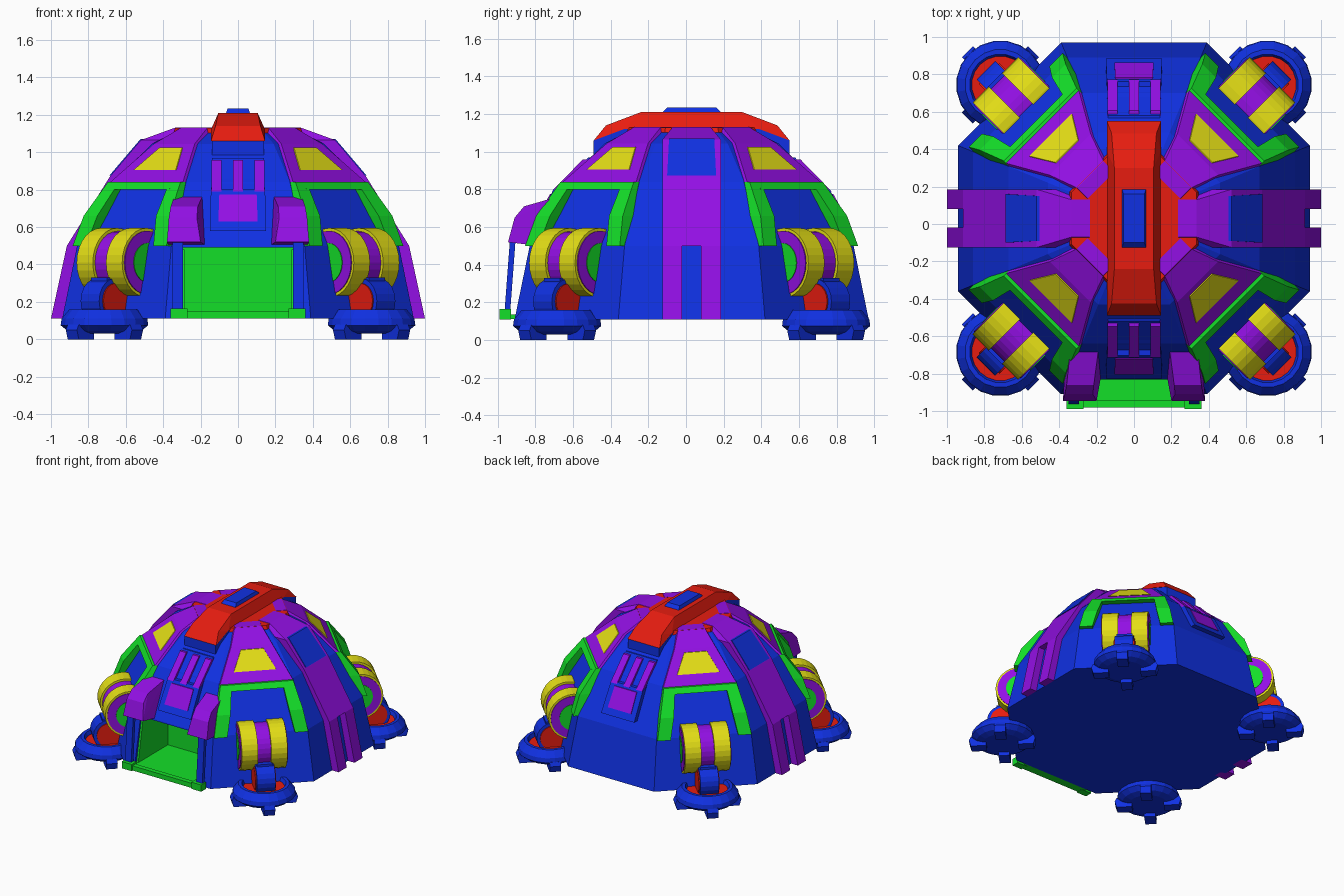
import bpy, bmesh, math
from mathutils import Matrix, Vector

if "Cube" in bpy.data.objects:
    bpy.data.objects.remove(bpy.data.objects["Cube"])

CY = 0.03  # the dome sits slightly behind the origin because of the porch


def material(name, rgb):
    m = bpy.data.materials.new(name)
    m.diffuse_color = (*rgb, 1)
    m.use_nodes = True
    m.node_tree.nodes["Principled BSDF"].inputs["Base Color"].default_value = m.diffuse_color
    return m


BLUE = material("blue", (0.005, 0.03, 0.76))
PURPLE = material("purple", (0.29, 0.005, 0.78))
RED = material("red", (0.8, 0.012, 0.005))
GREEN = material("green", (0.007, 0.74, 0.022))
YELLOW = material("yellow", (0.78, 0.74, 0.008))


def frame(deg):
    """Local frame: x = outward, y = sideways, z = up."""
    return Matrix.Translation((0, CY, 0)) @ Matrix.Rotation(math.radians(deg), 4, 'Z')


def finish(name, bm, mat):
    bmesh.ops.recalc_face_normals(bm, faces=bm.faces)
    me = bpy.data.meshes.new(name)
    bm.to_mesh(me)
    bm.free()
    me.materials.append(mat)
    ob = bpy.data.objects.new(name, me)
    bpy.context.collection.objects.link(ob)
    return ob


def hull(name, pts, mat, M=Matrix()):
    bm = bmesh.new()
    for p in pts:
        bm.verts.new(M @ Vector(p))
    res = bmesh.ops.convex_hull(bm, input=bm.verts)
    junk = set(res["geom_interior"]) | set(res["geom_unused"])
    bmesh.ops.delete(bm, geom=[v for v in junk if isinstance(v, bmesh.types.BMVert)], context='VERTS')
    bmesh.ops.dissolve_limit(bm, angle_limit=0.01, verts=bm.verts, edges=bm.edges)
    return finish(name, bm, mat)


def box(name, x, y, z, mat, M=Matrix()):
    return hull(name, [(a, b, c) for a in x for b in y for c in z], mat, M)


def bar(name, lo, hi, depth, mat, M):
    """Plate between two ends, each (outward, z, side_a, side_b)."""
    pts = [(r - d, t, z) for r, z, a, b in (lo, hi) for t in (a, b) for d in (0, depth)]
    return hull(name, pts, mat, M)


def lathe(name, profile, n, mat, M):
    bm = bmesh.new()
    vs = [bm.verts.new((r, 0, z)) for r, z in profile]
    es = [bm.edges.new(e) for e in zip(vs, vs[1:])]
    bmesh.ops.spin(bm, geom=vs + es, cent=(0, 0, 0), axis=(0, 0, 1), angle=math.tau, steps=n)
    bmesh.ops.remove_doubles(bm, verts=bm.verts, dist=1e-4)
    bm.transform(M)
    return finish(name, bm, mat)


def disc(r, h0, h1):
    return [(0, h0), (r, h0), (r, h1), (0, h1)]


def octagon(apothem, z):
    R = apothem / math.cos(math.pi / 8)
    return [(R * math.cos(a), R * math.sin(a), z)
            for a in (math.pi / 8 + k * math.pi / 4 for k in range(8))]


LEVELS = [(0.94, 0.11), (0.86, 0.5), (0.67, 0.84), (0.46, 1.045), (0.33, 1.11)]


def skin(z):
    """Apothem of the dome at height z."""
    for (r0, z0), (r1, z1) in zip(LEVELS, LEVELS[1:]):
        if z <= z1:
            return r0 + (r1 - r0) * (z - z0) / (z1 - z0)
    return LEVELS[-1][0]


def panel(name, z0, w0, z1, w1, lift, mat, M):
    """Symmetric plate raised from the dome skin."""
    bar(name, (skin(z0) + lift, z0, -w0, w0), (skin(z1) + lift, z1, -w1, w1), lift + 0.03, mat, M)


# Dome shell with doorway cut into the front
dome = hull("dome_shell", [p for r, z in LEVELS for p in octagon(r, z)], BLUE, frame(0))
cutter = box("doorway_cutter", (-0.3, 0.3), (-1.2, -0.48), (0.125, 0.49), BLUE)
cutter.hide_render = True
mod = dome.modifiers.new("doorway", 'BOOLEAN')
mod.operation, mod.object, mod.solver = 'DIFFERENCE', cutter, 'EXACT'
deps = bpy.context.evaluated_depsgraph_get()
dome.data = bpy.data.meshes.new_from_object(dome.evaluated_get(deps))
dome.modifiers.clear()
bpy.data.objects.remove(cutter)

# Entrance room lining
box("room_floor", (-0.3, 0.3), (-0.96, -0.48), (0.112, 0.135), GREEN)
box("room_back", (-0.3, 0.3), (-0.5, -0.48), (0.12, 0.49), GREEN)
for s in (-1, 1):
    hull("room_wall", [(s * x, y, z) for x in (0.285, 0.3)
                       for y, z in ((-0.885, 0.13), (-0.82, 0.48), (-0.48, 0.13), (-0.48, 0.48))], GREEN)

# Porch: sill, posts and purple canopies
box("porch_sill", (-0.35, 0.35), (-0.98, -0.94), (0.112, 0.15), GREEN)
for s in (-1, 1):
    box("sill_foot", (s * 0.27, s * 0.36), (-0.99, -0.93), (0.11, 0.165), GREEN)
    hull("porch_post", [(s * x, y + d, z) for x in (0.295, 0.35) for d in (0, 0.03)
                        for y, z in ((-0.965, 0.13), (-0.935, 0.53))], BLUE)
    hull("porch_canopy",
         [(s * x, -0.945, 0.52) for x in (0.2, 0.38)] + [(s * x, -0.91, 0.65) for x in (0.22, 0.37)]
         + [(s * x, -0.86, 0.71) for x in (0.215, 0.36)] + [(s * x, -0.67, 0.765) for x in (0.19, 0.34)]
         + [(s * x, -0.78, 0.5) for x in (0.17, 0.37)], PURPLE)

# Roof cap, ridge and hatch
hull("roof_cap", octagon(0.35, 1.09) + octagon(0.335, 1.13), RED, frame(0))
hull("roof_ridge", [(x, y, 1.12) for x in (-0.145, 0.145) for y in (-0.36, 0.36)]
     + [(x, y, 1.21) for x in (-0.105, 0.105) for y in (-0.27, 0.27)], RED, frame(0))
for deg in (-90, 90):
    M = frame(deg)
    hull("ridge_end", [(r, s * t, z) for s in (-1, 1) for r, t, z in
                       ((0.36, 0.145, 1.12), (0.27, 0.105, 1.21), (0.52, 0.145, 1.06), (0.455, 0.12, 1.14))], RED, M)
    hull("ridge_support", [(r, t, z) for t in (-0.14, 0.14) for r, z in
                           ((0.52, 1.06), (0.52, 0.95), (0.2, 0.95), (0.2, 1.12), (0.36, 1.12))], BLUE, M)
    # Vent panel with three bars below the ridge
    panel("vent_frame", 0.58, 0.15, 0.8, 0.145, 0.04, BLUE, M)
    panel("vent_upper", 0.8, 0.145, 0.97, 0.14, 0.012, BLUE, M)
    panel("vent_plate", 0.63, 0.105, 0.775, 0.1, 0.046, PURPLE, M)
    for t in (-0.115, 0, 0.115):
        bar("vent_bar", (skin(0.79) + 0.045, 0.79, t - 0.028, t + 0.028),
            (skin(0.96) + 0.03, 0.96, t - 0.028, t + 0.028), 0.07, PURPLE, M)
hull("roof_hatch", [(x, y, 1.20) for x in (-0.068, 0.068) for y in (-0.165, 0.165)]
     + [(x, y, 1.235) for x in (-0.055, 0.055) for y in (-0.13, 0.13)], BLUE, frame(0))

# Side ribs with forked feet
for deg in (0, 180):
    M = frame(deg)
    for a, b in ((-0.155, -0.05), (0.05, 0.155)):
        bar("rib_prong", (1.0, 0.11, a, b), (0.915, 0.5, a, b), 0.1, PURPLE, M)
    bar("rib_middle", (0.915, 0.5, -0.155, 0.155), (0.685, 0.87, -0.155, 0.155), 0.1, PURPLE, M)
    bar("rib_upper", (0.685, 0.87, -0.155, 0.155), (0.52, 1.065, -0.155, 0.155), 0.12, PURPLE, M)
    bar("rib_window", (0.688, 0.875, -0.13, 0.13), (0.522, 1.07, -0.12, 0.12), 0.05, BLUE, M)
    bar("rib_top", (0.52, 1.065, -0.155, 0.155), (0.335, 1.132, -0.1, 0.1), 0.1, PURPLE, M)

# Diagonal sides: window hood, frame, wheel leg and foot
for deg in (45, 135, 225, 315):
    M = frame(deg)
    panel("window_hood", 0.84, 0.275, 1.045, 0.155, 0.022, PURPLE, M)
    bar("hood_top", (0.482, 1.045, -0.155, 0.155), (0.33, 1.132, -0.1, 0.1), 0.08, PURPLE, M)
    panel("window", 0.905, 0.16, 1.025, 0.085, 0.028, YELLOW, M)
    for s in (-1, 1):  # side posts of the frame bulge in the middle
        bar("frame_lower", (0.895, 0.5, s * 0.255, s * 0.355), (0.842, 0.66, s * 0.222, s * 0.325), 0.09, GREEN, M)
        bar("frame_upper", (0.842, 0.66, s * 0.222, s * 0.325), (0.71, 0.84, s * 0.19, s * 0.275), 0.09, GREEN, M)
    bar("frame_top", (0.74, 0.80, -0.22, 0.22), (0.71, 0.84, -0.22, 0.22), 0.08, GREEN, M)

    # Wheel drum lies sideways, half sunk in the dome
    W = M @ Matrix.Translation((0.863, 0, 0.41)) @ Matrix.Rotation(math.pi / 2, 4, 'X')
    for s in (-1, 1):
        lathe("drum_ring", disc(0.185, s * 0.05, s * 0.172), 28, YELLOW, W)
        lathe("drum_cap", disc(0.17, s * 0.165, s * 0.178), 28, PURPLE, W)
        lathe("drum_hub", disc(0.105, s * 0.17, s * 0.182), 24, GREEN, W)
    lathe("drum_core", disc(0.168, -0.055, 0.055), 28, PURPLE, W)

    # Ankle and arm
    A = M @ Matrix.Translation((1.0, 0, 0.205)) @ Matrix.Rotation(math.pi / 2, 4, 'X')
    lathe("ankle_drum", disc(0.12, -0.07, 0.07), 20, BLUE, A)
    for s in (-1, 1):
        lathe("ankle_cap", disc(0.095, s * 0.065, s * 0.078), 20, RED, A)
    box("leg_arm", (0.88, 1.05), (-0.06, 0.06), (0.15, 0.33), BLUE, M)

    # Dished foot with four toes
    F = M @ Matrix.Translation((1.01, 0, 0))
    lathe("foot", [(0, 0.03), (0.15, 0.03), (0.2, 0.045), (0.237, 0.075), (0.232, 0.11), (0.19, 0.16),
                   (0.165, 0.16), (0.15, 0.12), (0, 0.12)], 20, BLUE, F)
    lathe("foot_dish", disc(0.155, 0.115, 0.13), 20, RED, F)
    for k in range(4):
        T = F @ Matrix.Rotation(k * math.pi / 2, 4, 'Z')
        hull("toe", [(r, t, z) for t in (-0.042, 0.042) for r, z in
                     ((0.12, 0), (0.235, 0), (0.25, 0.05), (0.235, 0.08), (0.12, 0.06))], BLUE, T)
